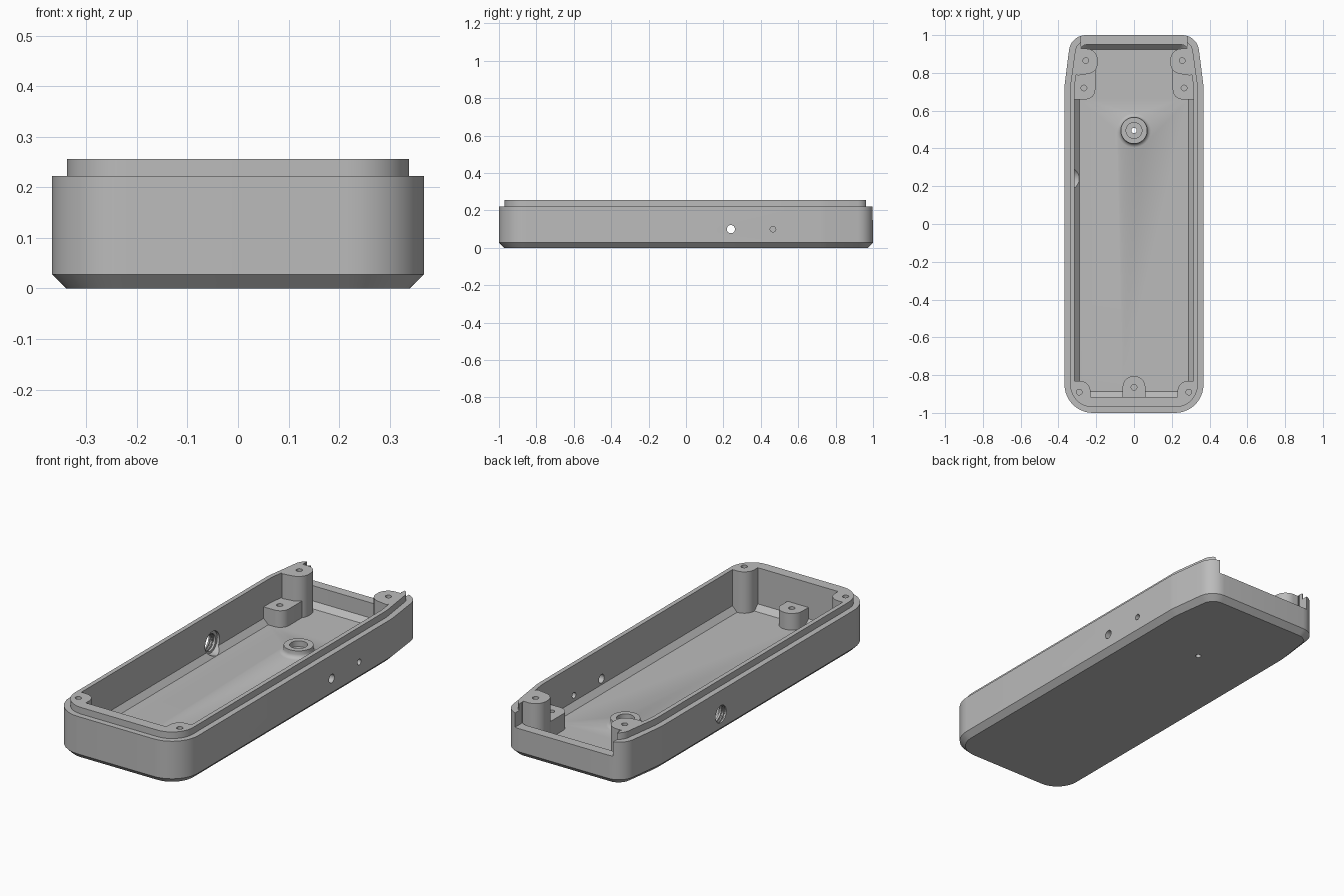
import bpy, bmesh, math
from mathutils import Vector, Matrix

if "Cube" in bpy.data.objects:
    bpy.data.objects.remove(bpy.data.objects["Cube"])

grey = bpy.data.materials.new("matte grey")
grey.use_nodes = True
grey.diffuse_color = (0.5, 0.5, 0.5, 1)
grey.node_tree.nodes["Principled BSDF"].inputs["Base Color"].default_value = (0.5, 0.5, 0.5, 1)

FLOOR, RIM, TOP = 0.042, 0.222, 0.256
LOW_BOSS = 0.128
SIDES = (-1, 1)


def rounded(corners, steps=10):
    """Closed outline from (x, y, radius) corners, each rounded by an arc."""
    points = []
    for i, (x, y, r) in enumerate(corners):
        p = Vector((x, y))
        a = (Vector(corners[i - 1][:2]) - p).normalized()
        b = (Vector(corners[(i + 1) % len(corners)][:2]) - p).normalized()
        if r == 0:
            points.append(p)
            continue
        half = a.angle(b) / 2
        centre = p + (a + b).normalized() * (r / math.sin(half))
        start = p + a * (r / math.tan(half)) - centre
        end = p + b * (r / math.tan(half)) - centre
        sweep = start.angle_signed(end)
        for k in range(steps + 1):
            points.append(centre + Matrix.Rotation(-sweep * k / steps, 2) @ start)
    return points


def circle(x, y, r, n=32):
    return [Vector((x + r * math.cos(math.tau * k / n), y + r * math.sin(math.tau * k / n)))
            for k in range(n)]


def loft(name, layers):
    """Solid through a stack of (outline, z) layers with equal point counts."""
    bm = bmesh.new()
    rings = [[bm.verts.new((p.x, p.y, z)) for p in outline] for outline, z in layers]
    n = len(rings[0])
    bm.faces.new(rings[0])
    bm.faces.new(rings[-1])
    for low, high in zip(rings, rings[1:]):
        for k in range(n):
            j = (k + 1) % n
            bm.faces.new((low[k], low[j], high[j], high[k]))
    bmesh.ops.recalc_face_normals(bm, faces=bm.faces)
    mesh = bpy.data.meshes.new(name)
    bm.to_mesh(mesh)
    bm.free()
    mesh.materials.append(grey)
    obj = bpy.data.objects.new(name, mesh)
    bpy.context.collection.objects.link(obj)
    return obj


def combine(target, tool, operation):
    """Apply a boolean and discard the tool."""
    tool.hide_render = True
    mod = target.modifiers.new(operation.lower(), "BOOLEAN")
    mod.operation, mod.solver, mod.object = operation, "EXACT", tool
    bpy.context.view_layer.objects.active = target
    bpy.ops.object.modifier_apply(modifier=mod.name)
    bpy.data.objects.remove(tool)


def add(name, outline, top):
    combine(case, loft(name, [(outline, FLOOR - 0.012), (outline, top)]), "UNION")


def drill(x, y, r, low, high):
    ring = circle(x, y, r)
    combine(case, loft("drill", [(ring, low), (ring, high)]), "DIFFERENCE")


def side_drill(y, z, r, x_from, x_to):
    ring = circle(0, 0, r)
    tool = loft("side_drill", [(ring, x_from), (ring, x_to)])
    tool.data.transform(Matrix.Translation((0, y, z)) @ Matrix.Rotation(math.pi / 2, 4, "Y"))
    combine(case, tool, "DIFFERENCE")


def plan(side, front, back, r_front, r_back):
    """Case outline: straight sides that taper towards the back."""
    half = [(0.368 - side, -1 + front, r_front), (0.368 - side, 0.73, 0.3),
            (0.334 - side, 1 - back, r_back)]
    return rounded(half + [(-x, y, r) for x, y, r in reversed(half)])


# Outer body: chamfered base, straight wall and stepped lip
outer, lip = plan(0, 0, 0, 0.15, 0.09), plan(0.03, 0.03, 0.03, 0.12, 0.06)
case = loft("case_tray", [(plan(0.028, 0.028, 0.028, 0.122, 0.065), 0), (outer, 0.028),
                          (outer, RIM), (lip, RIM), (lip, TOP)])

# Hollow inside with a chamfer around the floor
wall = plan(0.053, 0.085, 0.05, 0.07, 0.04)
floor = plan(0.079, 0.112, 0.075, 0.045, 0.02)
combine(case, loft("cavity", [(floor, FLOOR), (wall, FLOOR + 0.027), (wall, 0.4)]), "DIFFERENCE")

# Opening in the back wall
notch = rounded([(-0.28, 0.94, 0), (0.28, 0.94, 0), (0.28, 1.1, 0), (-0.28, 1.1, 0)])
combine(case, loft("notch", [(notch, 0.148), (notch, 0.4)]), "DIFFERENCE")

# Screw bosses in the corners
for s in SIDES:
    add("low_back_boss", rounded([(s * 0.205, 0.66, 0.05), (s * 0.33, 0.66, 0),
                                  (s * 0.325, 0.84, 0), (s * 0.205, 0.84, 0)]), LOW_BOSS)
    add("tall_back_boss", rounded([(s * 0.192, 0.802, 0.06), (s * 0.305, 0.785, 0.01),
                                   (s * 0.298, 0.928, 0.01), (s * 0.192, 0.928, 0.06)]), TOP)
    add("front_boss", rounded([(s * 0.23, -0.83, 0.058), (s * 0.325, -0.83, 0),
                               (s * 0.325, -0.9, 0), (s * 0.29, -0.93, 0),
                               (s * 0.23, -0.93, 0)]), TOP)

# Low boss at the middle of the front wall
add("middle_front_boss", rounded([(-0.06, -0.805, 0.058), (0.06, -0.805, 0.058),
                                  (0.06, -0.93, 0), (-0.06, -0.93, 0)]), LOW_BOSS)

# Pilot holes in the bosses
for s in SIDES:
    drill(s * 0.265, 0.72, 0.015, 0.06, 0.2)
    drill(s * 0.255, 0.865, 0.015, 0.13, 0.3)
    drill(s * 0.29, -0.89, 0.015, 0.13, 0.3)
drill(0, -0.865, 0.015, 0.06, 0.2)

# Round floor boss with a flared foot, counterbore and through hole
flare = [(0.09, FLOOR - 0.01), (0.09, FLOOR), (0.08, FLOOR + 0.004),
         (0.073, FLOOR + 0.011), (0.07, FLOOR + 0.02), (0.07, 0.08)]
combine(case, loft("floor_boss", [(circle(0, 0.495, r), z) for r, z in flare]), "UNION")
drill(0, 0.495, 0.042, 0.05, 0.2)
drill(0, 0.495, 0.014, -0.1, 0.2)

# Small holes in the left wall
side_drill(0.24, 0.1, 0.022, 0.25, 0.45)
side_drill(0.465, 0.1, 0.015, 0.25, 0.45)

# Threaded socket with an inner recess in the right wall
side_drill(0.24, 0.102, 0.059, -0.328, -0.27)
side_drill(0.24, 0.1, 0.044, -0.45, -0.27)
for x in (-0.36, -0.346):
    side_drill(0.24, 0.1, 0.05, x, x + 0.007)

# Smooth the rounded walls, keep the machined edges crisp
bpy.ops.object.select_all(action="DESELECT")
case.select_set(True)
bpy.context.view_layer.objects.active = case
bpy.ops.object.shade_smooth_by_angle(angle=math.radians(28))
